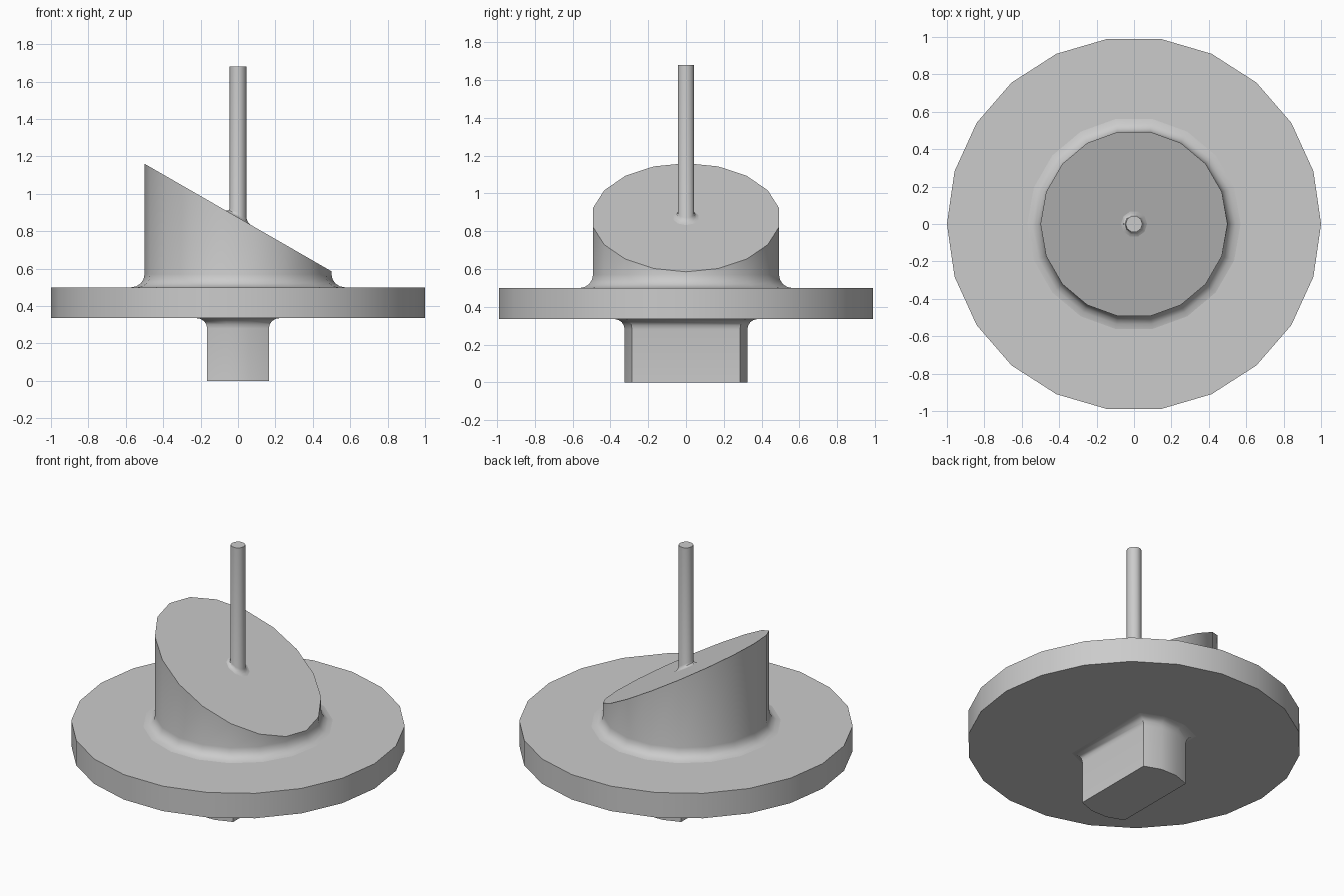
import bpy
import bmesh
from math import sin, cos, pi, sqrt, asin, radians

if "Cube" in bpy.data.objects:
    bpy.data.objects.remove(bpy.data.objects["Cube"], do_unlink=True)

GREY = (0.6, 0.6, 0.6, 1.0)
grey = bpy.data.materials.new("plain grey")
grey.use_nodes = True
grey.diffuse_color = GREY
grey.node_tree.nodes["Principled BSDF"].inputs["Base Color"].default_value = GREY


def loft(name, rings, cap_start=False):
    """Skin a stack of closed rings and cap the last one."""
    bm = bmesh.new()
    loops = [[bm.verts.new(p) for p in ring] for ring in rings]
    n = len(loops[0])
    for a, b in zip(loops, loops[1:]):
        for i in range(n):
            j = (i + 1) % n
            bm.faces.new((a[i], a[j], b[j], b[i]))
    bm.faces.new(loops[-1])
    if cap_start:
        bm.faces.new(loops[0][::-1])
    mesh = bpy.data.meshes.new(name)
    bm.to_mesh(mesh)
    bm.free()
    mesh.materials.append(grey)
    obj = bpy.data.objects.new(name, mesh)
    bpy.context.collection.objects.link(obj)
    bpy.ops.object.select_all(action="DESELECT")
    obj.select_set(True)
    bpy.context.view_layer.objects.active = obj
    bpy.ops.object.shade_smooth_by_angle(angle=radians(40))
    return obj


def circle(r, sides, height):
    """Ring whose height is a function of x."""
    angles = [2 * pi * i / sides for i in range(sides)]
    return [(r * cos(a), r * sin(a), height(r * cos(a))) for a in angles]


def fillet(size, steps=4):
    """Offsets (outward, along) of a concave quarter round."""
    turns = [pi / 2 * i / steps for i in range(steps + 1)]
    return [(size * (1 - sin(t)), size * (1 - cos(t))) for t in turns]


def slope(x):
    return 0.873 - 0.575 * x


DISC_TOP, DISC_BOTTOM = 0.5, 0.335

# Round base plate
loft("base_disc", [circle(1, 22, lambda x: z) for z in (DISC_BOTTOM, DISC_TOP)], True)

# Pillar with a flared foot and a slanted top
foot = [circle(0.5 + d, 18, lambda x: DISC_TOP + h) for d, h in fillet(0.07)]
loft("slanted_pillar", foot + [circle(0.5, 18, slope)])

# Thin upright rod, blended into the slanted top
root = [circle(0.045 + d, 10, lambda x: slope(x) + h) for d, h in fillet(0.025, 3)]
loft("rod", root + [circle(0.045, 10, lambda x: 1.68)])


# Key below the disc: flat sides and rounded ends
def key_ring(d, z, steps=3):
    r, half = 0.33 + d, 0.165 + d
    spread = asin(half / r)
    turns = [spread * (1 - 2 * i / steps) for i in range(steps + 1)]
    end = [(r * sin(t), r * cos(t), z) for t in turns]
    return end + [(-x, -y, z) for x, y, z in end]


neck = [key_ring(d, DISC_BOTTOM - h) for d, h in fillet(0.055)]
key = loft("bottom_key", neck + [key_ring(0, 0)])

# Make every surface face outward
key.data.flip_normals()
for obj in (key,):
    bm = bmesh.new()
    bm.from_mesh(obj.data)
    lowest = min(bm.faces, key=lambda f: f.calc_center_median().z)
    if lowest.normal.z > 0:
        bmesh.ops.reverse_faces(bm, faces=bm.faces)
    bm.to_mesh(obj.data)
    bm.free()
